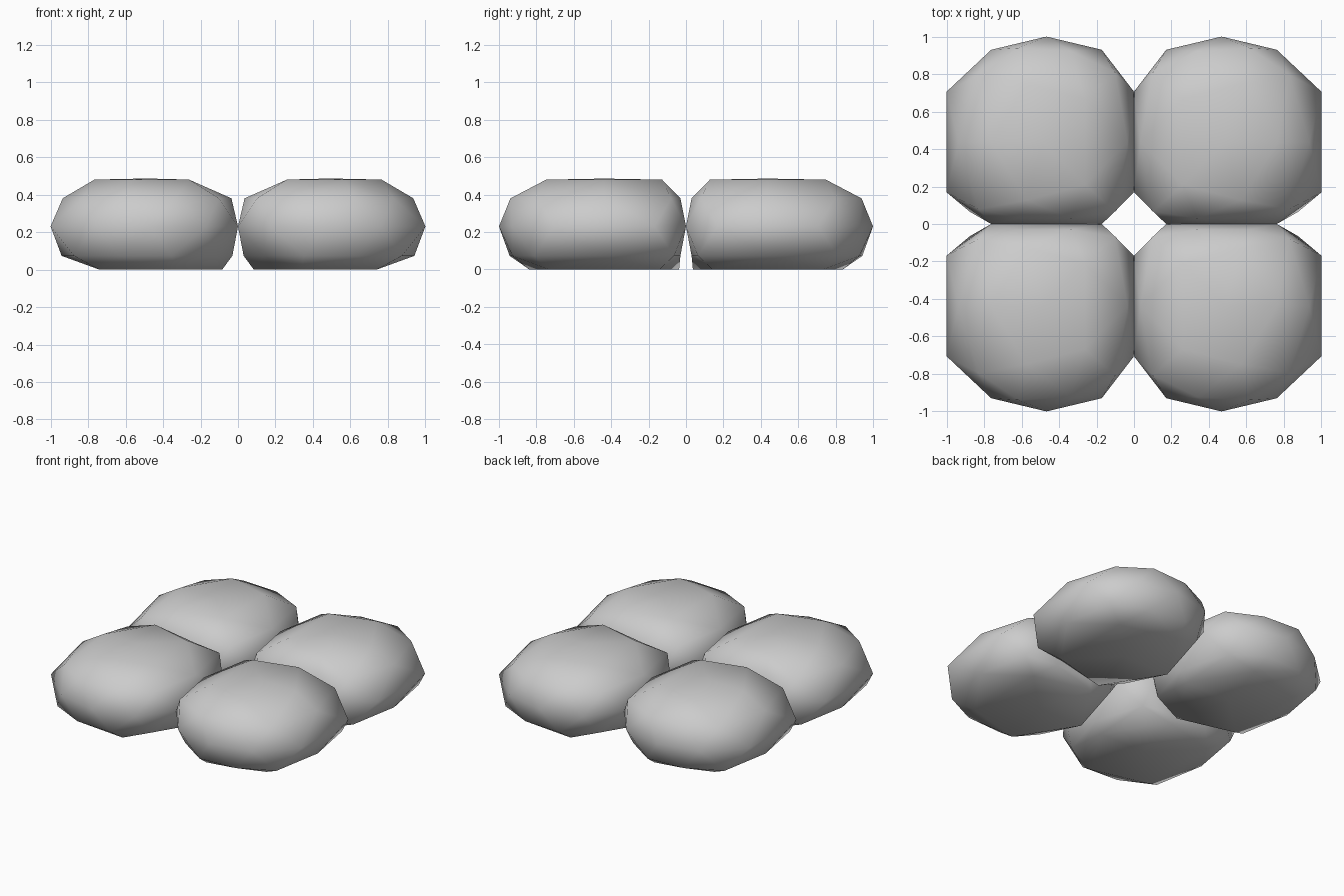
import bpy, bmesh, math

cube = bpy.data.objects.get("Cube")
if cube:
    bpy.data.objects.remove(cube)

# One plain grey material
grey = bpy.data.materials.new("plain_grey")
grey.use_nodes = True
colour = (0.6, 0.6, 0.6, 1)
grey.diffuse_color = colour
grey.node_tree.nodes["Principled BSDF"].inputs["Base Color"].default_value = colour

CENTRE_X, CENTRE_Y = 0.467, 0.4375

# Rings of the cushion: height, x scale, x power, x shift, y scale
RINGS = {
    "top": (0.48, 0.53, 1, 0.02, 0.48),
    "shoulder": (0.38, 0.516, 1, 0.007, 0.555),
    "middle": (0.23, 0.567, 1.23, 0, 0.5625),
    "lower": (0.073, 0.522, 1, 0.03, 0.56),
    "base": (0, 0.69, 1, -0.02, 0.62),
}


def ring_of(z):
    if abs(z) < 0.2:
        return "middle"
    if abs(z) < 0.7:
        return "shoulder" if z > 0 else "lower"
    return "top" if z > 0 else "base"


def bend(value, power):
    return math.copysign(abs(value) ** power, value)


def make_cushion(name, side_x, side_y):
    bm = bmesh.new()
    bmesh.ops.create_icosphere(bm, subdivisions=2, radius=1)
    for v in bm.verts:
        x, y, z = v.co
        ring = ring_of(z)
        height, sx, power, shift, sy = RINGS[ring]
        x = CENTRE_X + shift + sx * bend(x, power)
        y = CENTRE_Y + sy * bend(y, 0.63)
        # Press the inner sides flat against the neighbours
        gap = 0 if ring == "middle" else 0.03
        x = max(x, gap)
        y = max(y, gap)
        if z > 0.95:
            height += 0.006
        v.co = (side_x * x, side_y * y, height)
    bmesh.ops.recalc_face_normals(bm, faces=bm.faces)
    for f in bm.faces:
        f.smooth = True
    mesh = bpy.data.meshes.new(name)
    bm.to_mesh(mesh)
    bm.free()
    mesh.materials.append(grey)
    bpy.context.collection.objects.link(bpy.data.objects.new(name, mesh))


# Four cushions in a square
for end, side_y in (("front", -1), ("back", 1)):
    for side, side_x in (("right", -1), ("left", 1)):
        make_cushion(f"{end}_{side}_cushion", side_x, side_y)
